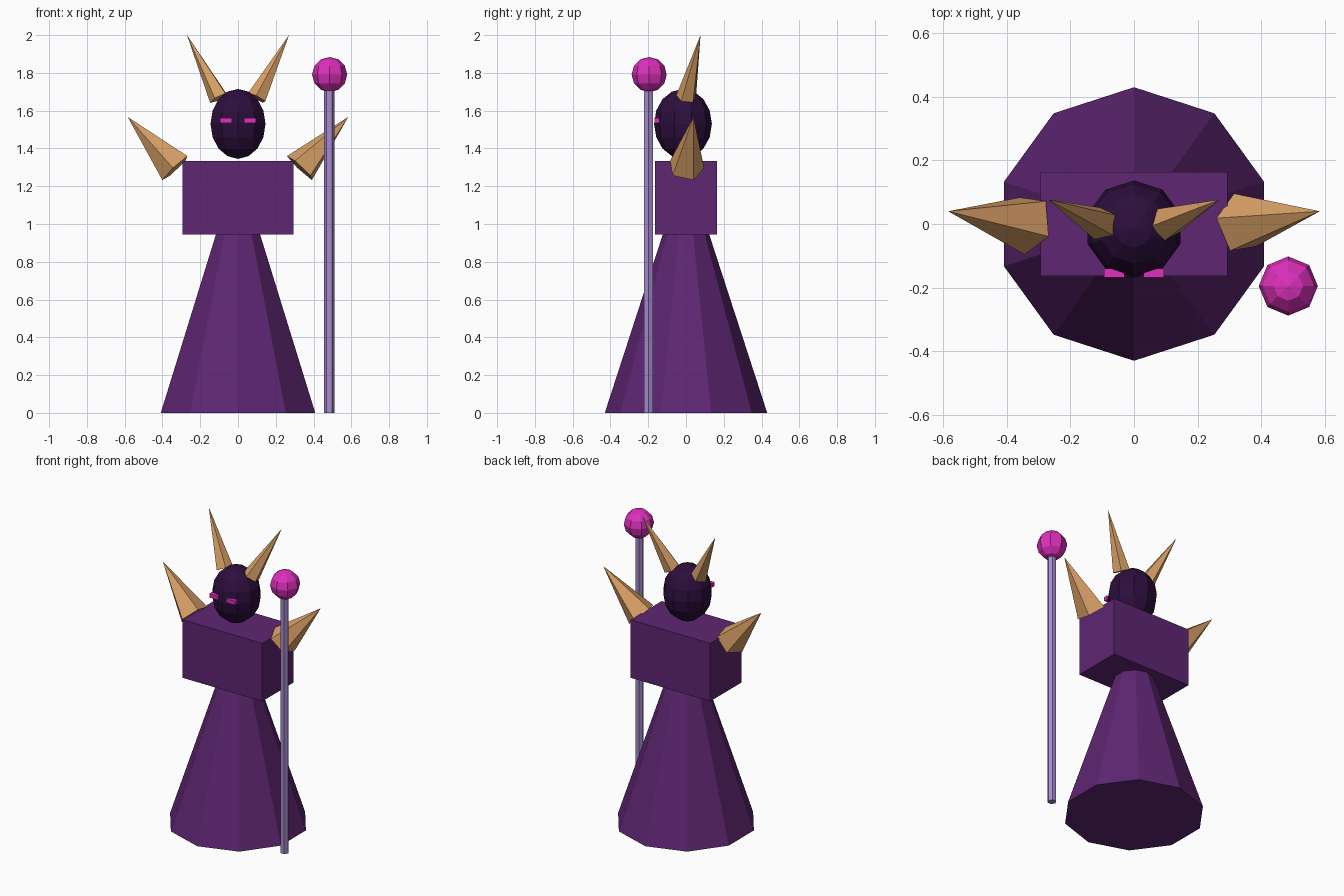
import bpy, bmesh
from math import sin, cos, pi, radians
from mathutils import Vector, Matrix

cube = bpy.data.objects.get("Cube")
if cube:
    bpy.data.objects.remove(cube, do_unlink=True)


def srgb(code):
    """Hex colour to a linear RGBA tuple."""
    parts = [int(code[i:i + 2], 16) / 255 for i in (0, 2, 4)]
    return tuple(c / 12.92 if c < 0.04 else ((c + 0.055) / 1.055) ** 2.4 for c in parts) + (1,)


def material(name, code):
    mat = bpy.data.materials.new(name)
    mat.use_nodes = True
    mat.diffuse_color = srgb(code)
    mat.node_tree.nodes["Principled BSDF"].inputs["Base Color"].default_value = srgb(code)
    return mat


robe_purple = material("robe purple", "5e2672")
dark_violet = material("dark violet", "2c0e3c")
horn_tan = material("horn tan", "d9a066")
magenta = material("glowing magenta", "de30bc")
lilac = material("staff lilac", "a68ccf")


def finish(name, bm, mat):
    bmesh.ops.recalc_face_normals(bm, faces=bm.faces)
    mesh = bpy.data.meshes.new(name)
    bm.to_mesh(mesh)
    bm.free()
    mesh.materials.append(mat)
    obj = bpy.data.objects.new(name, mesh)
    bpy.context.collection.objects.link(obj)
    return obj


def box(name, low, high, mat):
    low, high = Vector(low), Vector(high)
    bm = bmesh.new()
    place = Matrix.Translation((low + high) / 2) @ Matrix.Diagonal((*(high - low), 1))
    bmesh.ops.create_cube(bm, size=1, matrix=place)
    return finish(name, bm, mat)


def ball(name, centre, radii, segments, rings, mat):
    bm = bmesh.new()
    place = Matrix.Translation(centre) @ Matrix.Diagonal((*radii, 1))
    bmesh.ops.create_uvsphere(bm, u_segments=segments, v_segments=rings, radius=1, matrix=place)
    return finish(name, bm, mat)


def column(name, centre, sides, phase, bottom, top, mat):
    """Tapered prism; bottom and top are (radius, height) pairs."""
    bm = bmesh.new()
    angles = [radians(phase) + 2 * pi * i / sides for i in range(sides)]
    low, high = [[bm.verts.new((centre[0] + r * cos(a), centre[1] + r * sin(a), z)) for a in angles]
                 for r, z in (bottom, top)]
    bm.faces.new(low)
    bm.faces.new(high)
    for i in range(sides):
        j = (i + 1) % sides
        bm.faces.new((low[i], low[j], high[j], high[i]))
    return finish(name, bm, mat)


def spike(name, base, tip, radius, phase, mat):
    """Five-sided pyramid aimed from base to tip."""
    base, tip = Vector(base), Vector(tip)
    axis = (tip - base).normalized()
    u = Vector((0, 1, 0))
    u = (u - axis * u.dot(axis)).normalized()
    v = axis.cross(u)
    if v.z > 0:
        v = -v
    bm = bmesh.new()
    angles = [radians(phase + 72 * i) for i in range(5)]
    ring = [bm.verts.new(base + radius * (u * cos(a) + v * sin(a))) for a in angles]
    point = bm.verts.new(tip)
    bm.faces.new(ring)
    for i in range(5):
        bm.faces.new((ring[i], ring[(i + 1) % 5], point))
    return finish(name, bm, mat)


# Body
column("robe", (0, 0), 10, 90, (0.43, 0), (0.105, 1.0), robe_purple)
box("torso", (-0.294, -0.164, 0.945), (0.294, 0.164, 1.333), robe_purple)
ball("head", (0, -0.016, 1.53), (0.153, 0.153, 0.185), 10, 8, dark_violet)

# Paired eyes, horns and shoulder spikes
for side, s, horn_phase, spike_phase in (("left", 1, 46, 65), ("right", -1, 13, 30)):
    x = 0.0625 * s
    box(side + "_eye", (x - 0.032, -0.168, 1.536), (x + 0.032, -0.14, 1.562), magenta)
    spike(side + "_horn", (0.1 * s, 0, 1.667), (0.27 * s, 0.077, 2.0), 0.054, horn_phase, horn_tan)
    spike(side + "_shoulder_spike", (0.33 * s, 0, 1.296), (0.584 * s, 0.04, 1.567),
          0.097, spike_phase, horn_tan)

# Staff with an orb
column("staff", (0.483, -0.198), 6, 0, (0.027, 0), (0.027, 1.73), lilac)
ball("staff_orb", (0.485, -0.195, 1.791), (0.093, 0.093, 0.093), 8, 6, magenta)
